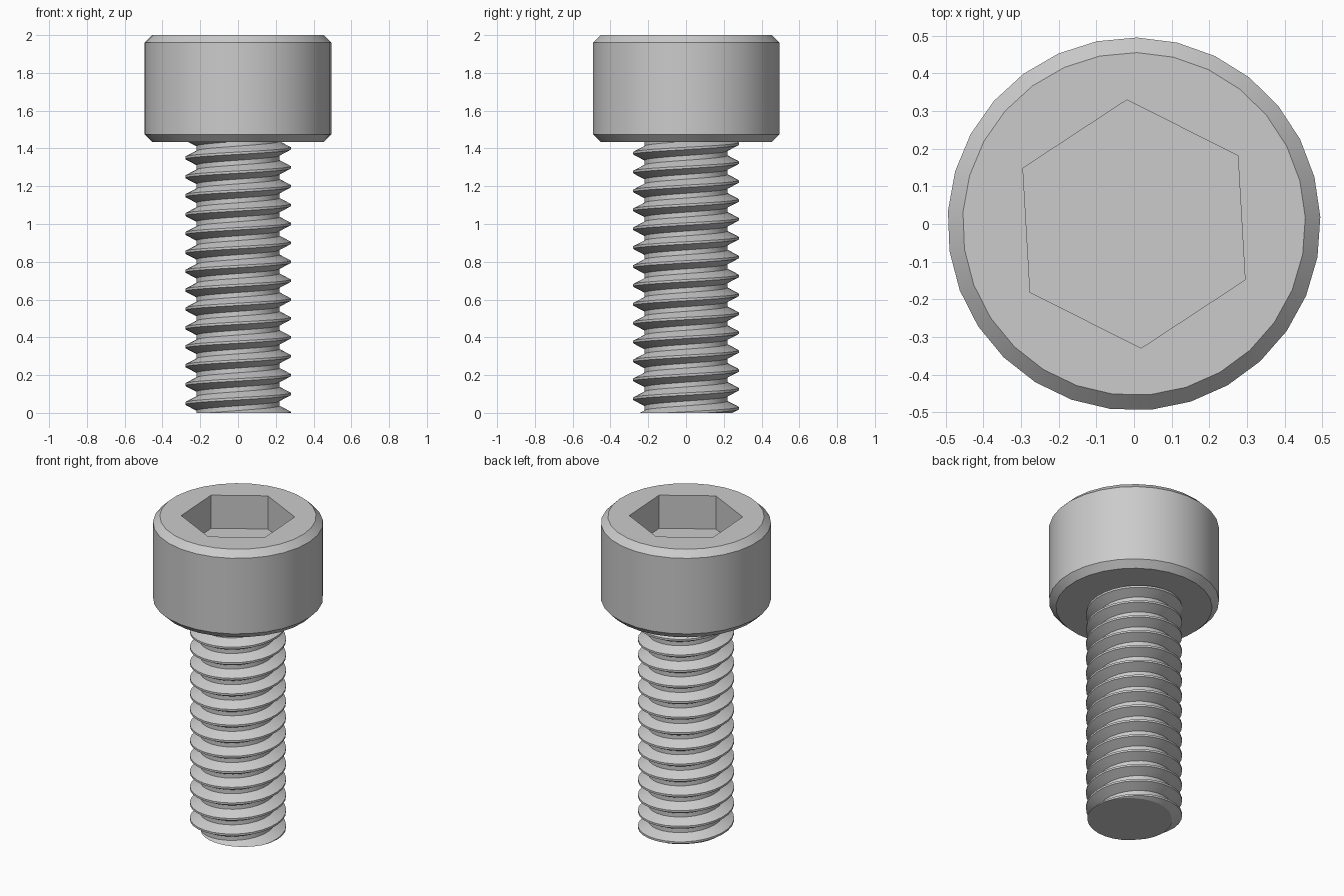
import bpy, bmesh, math

if "Cube" in bpy.data.objects:
    bpy.data.objects.remove(bpy.data.objects["Cube"], do_unlink=True)

# Overall sizes
SIDES = 29
HEAD_R, BEVEL, HEAD_Z = 0.495, 0.04, 1.435
HEX_R, HEX_DEPTH = 0.33, 0.213
CREST_R, ROOT_R, PITCH = 0.28, 0.22, 0.1

steel = bpy.data.materials.new("steel grey")
steel.use_nodes = True
steel.diffuse_color = (0.6, 0.6, 0.6, 1)
steel.node_tree.nodes["Principled BSDF"].inputs["Base Color"].default_value = (0.6, 0.6, 0.6, 1)


def ring(bm, radius, z, count, turn):
    angles = [math.radians(turn) + math.tau * i / count for i in range(count)]
    return [bm.verts.new((radius * math.cos(a), radius * math.sin(a), z)) for a in angles]


def skin(bm, low, high):
    n = len(low)
    for i in range(n):
        j = (i + 1) % n
        bm.faces.new((low[i], low[j], high[j], high[i]))


def finish(bm, name):
    bmesh.ops.recalc_face_normals(bm, faces=bm.faces)
    mesh = bpy.data.meshes.new(name)
    bm.to_mesh(mesh)
    bm.free()
    mesh.materials.append(steel)
    obj = bpy.data.objects.new(name, mesh)
    bpy.context.collection.objects.link(obj)
    bpy.ops.object.select_all(action="DESELECT")
    obj.select_set(True)
    bpy.context.view_layer.objects.active = obj
    bpy.ops.object.shade_smooth_by_angle(angle=math.radians(25))
    return obj


# Head: bevelled cylinder with a hexagonal socket sunk into the top
bm = bmesh.new()
profile = [(HEAD_R - BEVEL, HEAD_Z), (HEAD_R, HEAD_Z + BEVEL),
           (HEAD_R, 2 - BEVEL), (HEAD_R - BEVEL, 2)]
rings = [ring(bm, r, z, SIDES, 2.2) for r, z in profile]
for low, high in zip(rings, rings[1:]):
    skin(bm, low, high)
bm.faces.new(rings[0])
hex_top = ring(bm, HEX_R, 2, 6, 33.3)
hex_floor = ring(bm, HEX_R, 2 - HEX_DEPTH, 6, 33.3)
skin(bm, hex_top, hex_floor)
bm.faces.new(hex_floor)
rim = [e for e in bm.edges if e.is_boundary]
bmesh.ops.triangle_fill(bm, edges=rim, use_beauty=True, normal=(0, 0, 1))
finish(bm, "socket_head")

# Shank: one right-handed helical thread, swept row by row
bm = bmesh.new()
section = [(CREST_R, -PITCH / 16), (CREST_R, PITCH / 16),
           (ROOT_R, PITCH * 3 / 8), (ROOT_R, PITCH * 5 / 8)]
turns = math.ceil(HEAD_Z / PITCH) + 4
rows = []
for i in range(turns * SIDES):
    a = math.tau * i / SIDES
    rise = PITCH * (i / SIDES - 2)
    rows.append([bm.verts.new((r * math.cos(a), r * math.sin(a), rise + z))
                 for r, z in section])
for i in range(len(rows) - SIDES - 1):
    here = rows[i] + [rows[i + SIDES][0]]
    after = rows[i + 1] + [rows[i + 1 + SIDES][0]]
    for k in range(4):
        bm.faces.new((here[k], after[k], after[k + 1], here[k + 1]))
loose = [v for v in bm.verts if not v.link_faces]
bmesh.ops.delete(bm, geom=loose, context="VERTS")

# Trim the thread flat at the tip and just inside the head, then cap both ends
for z, direction in ((0, -1), (HEAD_Z + 0.01, 1)):
    cut = bmesh.ops.bisect_plane(bm, geom=bm.verts[:] + bm.edges[:] + bm.faces[:],
                                 dist=1e-6, plane_co=(0, 0, z),
                                 plane_no=(0, 0, direction), clear_outer=True)
    edges = [e for e in cut["geom_cut"] if isinstance(e, bmesh.types.BMEdge)]
    bmesh.ops.triangle_fill(bm, edges=edges, use_beauty=True, normal=(0, 0, direction))
finish(bm, "threaded_shank")
